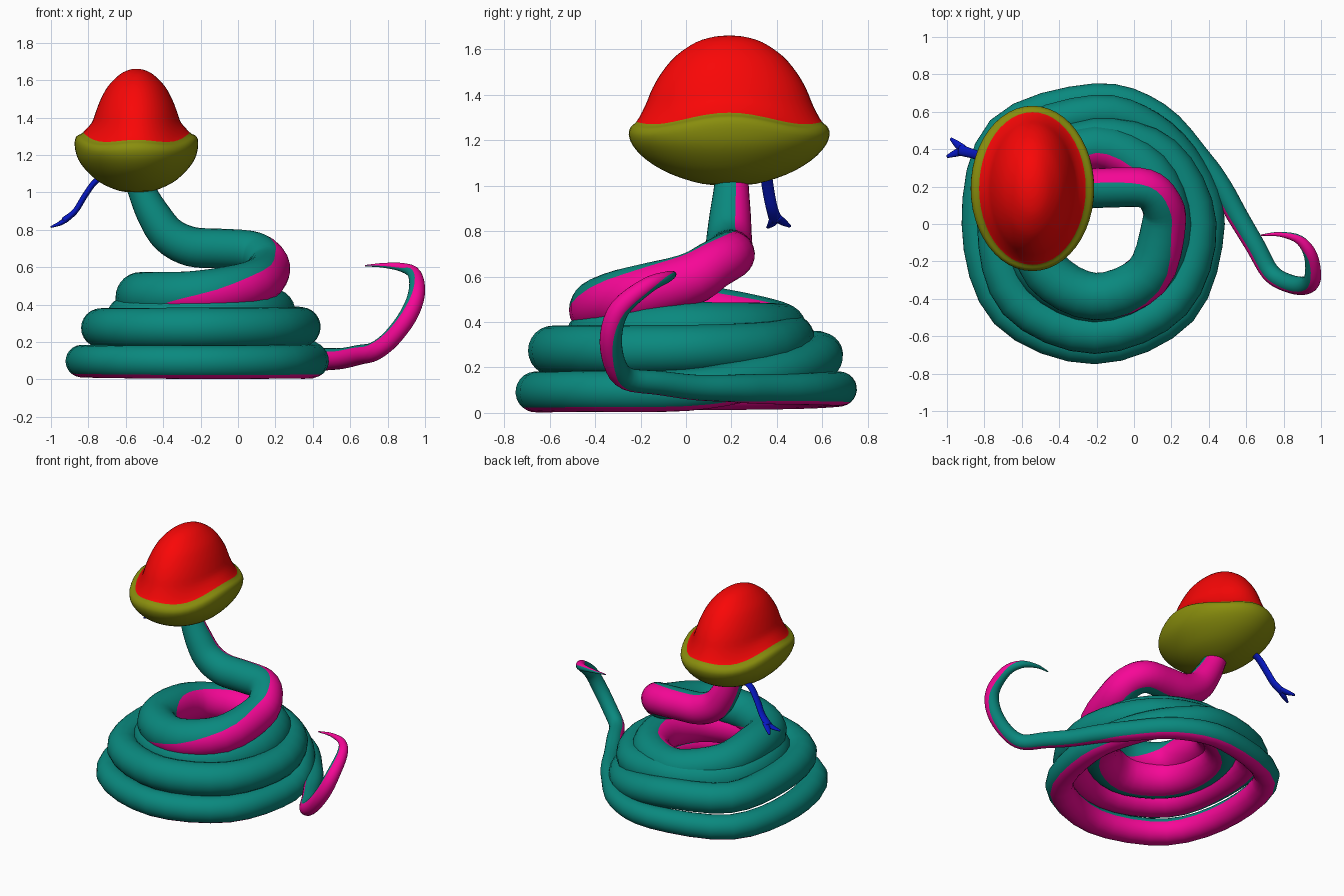
import bpy, bmesh
from math import sin, cos, pi, radians, exp
from mathutils import Vector


def material(name, rgb):
    m = bpy.data.materials.new(name)
    m.diffuse_color = (*rgb, 1)
    return m


TEAL = material("teal", (0.003, 0.25, 0.21))
PINK = material("pink", (0.93, 0.002, 0.31))
OLIVE = material("olive", (0.25, 0.27, 0.004))
RED = material("red", (0.95, 0.002, 0.002))
BLUE = material("blue", (0.002, 0.009, 0.55))


def smooth_path(keys, n):
    """Catmull-Rom through tuples of any length."""
    k = [Vector(v) for v in keys]
    out = []
    for i in range(len(k) - 1):
        a, b, c, d = k[max(i - 1, 0)], k[i], k[i + 1], k[min(i + 2, len(k) - 1)]
        for j in range(n):
            t = j / n
            out.append(0.5 * (2 * b + (c - a) * t + (2 * a - 5 * b + 4 * c - d) * t * t
                              + (3 * b - a - 3 * c + d) * t ** 3))
    return out + [k[-1]]


def skin(name, rings, mats, pick):
    """Join rings of points into a closed smooth surface."""
    bm = bmesh.new()
    rows = [[bm.verts.new(p) for p in ring] for ring in rings]
    n = len(rows[0])
    for i in range(len(rows) - 1):
        for j in range(n):
            q = (j + 1) % n
            f = bm.faces.new((rows[i][j], rows[i][q], rows[i + 1][q], rows[i + 1][j]))
            f.material_index = pick(i, j)
    bm.faces.new(rows[0][::-1]).material_index = pick(0, 0)
    bm.faces.new(rows[-1]).material_index = pick(len(rows) - 2, 0)
    for f in bm.faces:
        f.smooth = True
    bmesh.ops.recalc_face_normals(bm, faces=bm.faces)
    me = bpy.data.meshes.new(name)
    bm.to_mesh(me)
    bm.free()
    for m in mats:
        me.materials.append(m)
    ob = bpy.data.objects.new(name, me)
    bpy.context.collection.objects.link(ob)
    return ob


def tube(name, keys, mats, n=4, sides=24, flat=1.0):
    """Keys: x, y, z, radius, belly direction. The belly strip gets the second material."""
    pts = smooth_path(keys, n)
    rings = []
    for i, k in enumerate(pts):
        p = Vector(k[:3])
        t = (Vector(pts[min(i + 1, len(pts) - 1)][:3]) - Vector(pts[max(i - 1, 0)][:3])).normalized()
        b = Vector(k[4:7])
        b = (b - t * b.dot(t)).normalized()
        c = t.cross(b)
        rings.append([p + k[3] * (cos(a) * b + flat * sin(a) * c)
                      for a in (2 * pi * j / sides for j in range(sides))])
    two = len(mats) > 1
    return skin(name, rings, mats,
                lambda i, j: int(two and (j < sides * 5 / 24 or j >= sides * 19 / 24)))


# Tail, from the tip down to the coil
tail = [(.68, -.06, .608, .004), (.78, -.055, .61, .013), (.885, -.085, .597, .025),
        (.945, -.17, .56, .036), (.955, -.29, .46, .045), (.91, -.33, .34, .049),
        (.82, -.315, .22, .049), (.73, -.26, .15, .05), (.65, -.12, .132, .053),
        (.555, .04, .112, .056), (.465, .195, .108, .06)]
tail_belly = [(.1, -.3, .9), (.2, -.5, .8), (.4, -.6, .7), (.8, -.6, .2), (.7, -.7, 0),
              (.4, -.9, -.2), (.1, -.9, -.3), (-.5, -.7, -.5), (-.7, -.5, -.5),
              (-.7, -.4, -.5), (-.7, -.4, -.5)]
body = [p + b for p, b in zip(tail, tail_belly)]

# Coil: turn angle, coil radius, height, tube radius, belly tilt
coil = [(30, .66, .105, .066, -130), (60, .67, .106, .072, -125), (90, .675, .105, .077, -125),
        (135, .705, .1, .083, -125), (180, .625, .098, .087, -125), (225, .67, .095, .088, -125),
        (270, .66, .092, .09, -125), (315, .65, .094, .09, -125), (360, .604, .1, .092, -125),
        (390, .58, .15, .095, -130), (450, .592, .256, .099, -145), (495, .61, .266, .101, -150),
        (540, .524, .275, .105, -150), (585, .58, .274, .108, -150), (630, .585, .274, .11, -150),
        (675, .58, .276, .11, -150), (720, .545, .28, .107, -155), (765, .515, .295, .107, -160),
        (810, .455, .325, .112, -165), (900, .37, .325, .125, -165),
        (990, .40, .33, .13, -165), (1080, .39, .36, .127, -170), (1170, .412, .365, .12, -180),
        (1260, .315, .44, .13, -155), (1305, .36, .445, .129, -115), (1350, .388, .455, .127, -76),
        (1395, .395, .505, .127, -38), (1440, .37, .58, .118, -5)]


def coil_point(k):
    a, tilt = radians(k[0]), radians(k[4])
    return (-.21 + k[1] * cos(a), k[1] * sin(a), k[2], k[3],
            cos(a) * cos(tilt), sin(a) * cos(tilt), sin(tilt))


for a, b in zip(coil, coil[1:]):
    body.append(coil_point(a))
    if b[0] - a[0] > 50:
        body.append(coil_point([(u + v) / 2 for u, v in zip(a, b)]))
body.append(coil_point(coil[-1]))

# Neck rising to the head
body += [(.14, .12, .65, .108, .9, .5, .05), (.06, .19, .69, .106, .4, .9, .1),
         (-.1, .195, .7, .106, 0, 1, 0), (-.25, .19, .71, .106, 0, 1, 0),
         (-.37, .19, .77, .1, 0, 1, 0), (-.45, .195, .88, .09, 0, 1, 0),
         (-.51, .2, 1.0, .076, 0, 1, 0), (-.55, .2, 1.12, .07, 0, 1, 0)]
tube("body", body, [TEAL, PINK])

# Head: height, half width, half length
profile = [(1.0, .005, .006), (1.008, .09, .12), (1.05, .19, .255), (1.11, .262, .36),
           (1.175, .312, .422), (1.235, .33, .442), (1.275, .322, .432), (1.297, .285, .408),
           (1.36, .24, .369), (1.43, .217, .337), (1.5, .19, .295), (1.57, .15, .235),
           (1.63, .09, .147), (1.655, .04, .065), (1.66, .004, .006)]
head = []
for z, hx, hy in smooth_path(profile, 3):
    wave = exp(-((z - 1.29) / .08) ** 2)
    head.append([(-.543 + hx * cos(a), .19 + hy * sin(a),
                  z + wave * (.02 * cos(2 * a) + .014 * cos(4 * a) - .01))
                 for a in (2 * pi * j / 48 for j in range(48))])
skin("head", head, [OLIVE, RED], lambda i, j: int(i >= 21))

# Forked tongue
stem = [(-.68, .34, 1.1, .025), (-.76, .35, 1.06, .026), (-.82, .362, .98, .026),
        (-.87, .378, .9, .026), (-.93, .395, .85, .03)]
prongs = {"left": [(-.91, .39, .86, .022), (-.95, .38, .835, .02), (-1.0, .36, .815, .008)],
          "right": [(-.91, .40, .86, .022), (-.945, .425, .84, .02), (-.98, .457, .82, .008)]}
tube("tongue", [p + (0, 1, 0) for p in stem], [BLUE], sides=12, flat=.6)
for side, pts in prongs.items():
    tube("tongue_fork_" + side, [p + (0, 1, 0) for p in pts], [BLUE], sides=12, flat=.6)
